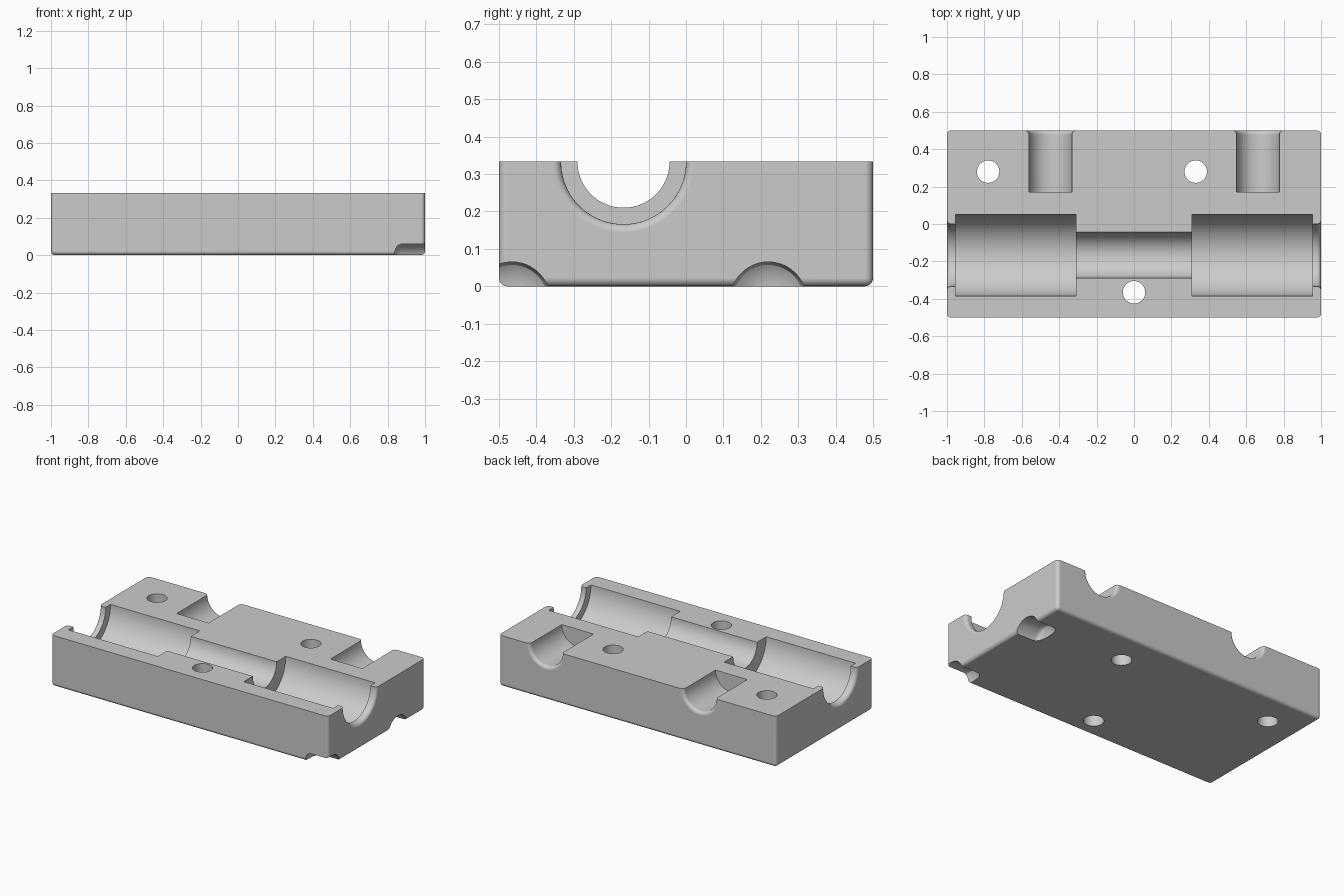
import bpy, bmesh, math
from mathutils import Vector

cube = bpy.data.objects.get("Cube")
if cube:
    bpy.data.objects.remove(cube, do_unlink=True)

HEIGHT = 0.333
FILLET = 0.022

grey = bpy.data.materials.new("light_grey")
grey.use_nodes = True
grey.diffuse_color = (0.6, 0.6, 0.6, 1)
grey.node_tree.nodes["Principled BSDF"].inputs["Base Color"].default_value = (0.6, 0.6, 0.6, 1)


def make_object(name, bm):
    bmesh.ops.recalc_face_normals(bm, faces=bm.faces)
    mesh = bpy.data.meshes.new(name)
    bm.to_mesh(mesh)
    bm.free()
    mesh.materials.append(grey)
    obj = bpy.data.objects.new(name, mesh)
    bpy.context.collection.objects.link(obj)
    return obj


def flare(end, radius, steps=5):
    """Profile that opens out with a rounded rim where a bore leaves the block."""
    pts = []
    for i in range(steps + 1):
        t = math.pi / 2 * i / steps
        pts.append((end - FILLET + FILLET * math.sin(t),
                    radius + FILLET - FILLET * math.cos(t)))
    return pts + [(end + 0.1, radius + FILLET)]


def lathe(name, profile, origin, axis, segments=80):
    """Turned solid: (distance along axis, radius) pairs swept round the axis."""
    axis = Vector(axis)
    up = Vector((0, 0, 1)) if abs(axis.z) < 0.5 else Vector((1, 0, 0))
    side = axis.cross(up)
    bm = bmesh.new()
    rings = []
    for dist, radius in profile:
        ring = []
        for i in range(segments):
            a = math.tau * (i + 0.5) / segments
            p = Vector(origin) + axis * dist + radius * (up * math.cos(a) + side * math.sin(a))
            ring.append(bm.verts.new(p))
        rings.append(ring)
    for a, b in zip(rings, rings[1:]):
        for i in range(segments):
            j = (i + 1) % segments
            bm.faces.new((a[i], a[j], b[j], b[i]))
    bm.faces.new(rings[0])
    bm.faces.new(rings[-1])
    obj = make_object(name, bm)
    obj.hide_render = True
    return obj


# Block with rounded uprights and underside, crisp top rim
bm = bmesh.new()
bmesh.ops.create_cube(bm, size=1)
for v in bm.verts:
    v.co = (v.co.x * 2, v.co.y, (v.co.z + 0.5) * HEIGHT)
soft = [e for e in bm.edges if min(v.co.z for v in e.verts) < 0.1]
bmesh.ops.bevel(bm, geom=soft, offset=FILLET, segments=5, profile=0.5, affect='EDGES')
block = make_object("bearing_block", bm)

cutters = []

# Stepped shaft channel: narrow middle, two wide seats, lipped ends
half = [(0.31, 0.123), (0.31, 0.217), (0.955, 0.217), (0.955, 0.167)] + flare(1, 0.167)
channel = [(-d, r) for d, r in reversed(half)] + half
cutters.append(lathe("shaft_channel_cutter", channel, (0, -0.167, HEIGHT), (1, 0, 0), 96))

# Two half-round slots open to the back
for x in (-0.447, 0.663):
    cutters.append(lathe("back_slot_cutter", [(0.17, 0.115)] + flare(0.5, 0.115),
                         (x, 0, HEIGHT), (0, 1, 0)))

# Three screw holes
for x, y in ((-0.78, 0.28), (0.33, 0.28), (0, -0.365)):
    cutters.append(lathe("screw_hole_cutter", [(-0.1, 0.06), (0.5, 0.06)],
                         (x, y, 0), (0, 0, 1), 48))

# Shallow round-ended pockets under the left end
pocket = [(0.832, 0.03), (0.835, 0.055), (0.842, 0.078), (0.853, 0.094), (0.87, 0.102)]
for y in (-0.465, 0.22):
    cutters.append(lathe("underside_pocket_cutter", pocket + [(1.1, 0.102)],
                         (0, y, -0.037), (1, 0, 0)))

# Carve the block
bpy.ops.object.select_all(action='DESELECT')
block.select_set(True)
bpy.context.view_layer.objects.active = block
for cutter in cutters:
    mod = block.modifiers.new("carve", 'BOOLEAN')
    mod.operation = 'DIFFERENCE'
    mod.solver = 'EXACT'
    mod.object = cutter
    bpy.ops.object.modifier_apply(modifier=mod.name)
    bpy.data.objects.remove(cutter, do_unlink=True)

# Smooth bores and fillets, flat faces kept clean
bpy.ops.object.shade_smooth_by_angle(angle=math.radians(30))
weighted = block.modifiers.new("clean_normals", 'WEIGHTED_NORMAL')
weighted.keep_sharp = True
